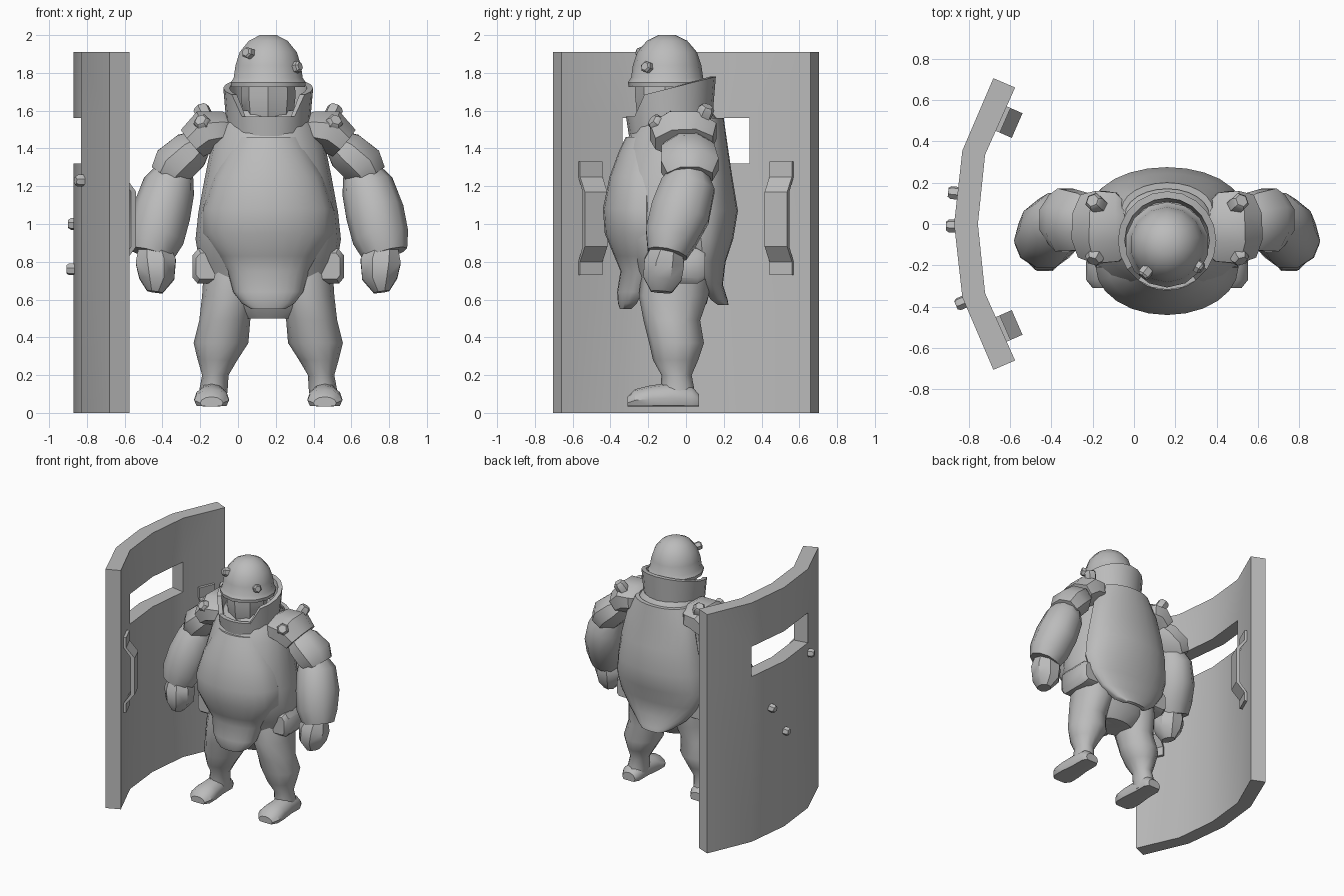
import bpy, bmesh, math
from mathutils import Vector

CX = 0.16  # the figure's own centre line
grey = bpy.data.materials.new("plain_grey")
grey.diffuse_color = (0.5, 0.5, 0.5, 1)


def finish(name, bm, x=0.0, mirror=False):
    bmesh.ops.recalc_face_normals(bm, faces=bm.faces)
    me = bpy.data.meshes.new(name)
    bm.to_mesh(me)
    bm.free()
    me.materials.append(grey)
    ob = bpy.data.objects.new(name, me)
    bpy.context.collection.objects.link(ob)
    ob.location.x = x
    if mirror:
        ob.modifiers.new("mirror", 'MIRROR')
    return ob


def skin(name, rings, x=CX, mirror=False, cyclic=False):
    """Join point rings into a closed surface."""
    bm = bmesh.new()
    vs = [[bm.verts.new(p) for p in r] for r in rings]
    n = len(vs[0])
    pairs = list(zip(vs, vs[1:])) + ([(vs[-1], vs[0])] if cyclic else [])
    for a, b in pairs:
        for i in range(n):
            j = (i + 1) % n
            bm.faces.new((a[i], a[j], b[j], b[i]))
    if not cyclic:
        bm.faces.new(vs[0])
        bm.faces.new(vs[-1])
    return finish(name, bm, x, mirror)


def oval(z, cx, cy, rx, ry, n):
    return [(cx + rx * math.sin(t), cy - ry * math.cos(t), z)
            for t in (2 * math.pi * i / n for i in range(n))]


def limb(name, stations, n=10):
    """Tube along a path; stations are (x, y, z, depth radius, width radius)."""
    pts = [Vector(s[:3]) for s in stations]
    rings = []
    for k, s in enumerate(stations):
        t = (pts[min(k + 1, len(pts) - 1)] - pts[max(k - 1, 0)]).normalized()
        side = (Vector((0, 1, 0)) - t * t.y).normalized()
        up = t.cross(side)
        rings.append([pts[k] + side * s[3] * math.cos(a) + up * s[4] * math.sin(a)
                      for a in (2 * math.pi * (i + 0.5) / n for i in range(n))])
    return skin(name, rings, mirror=True)


def bolt(name, loc, direction, r, h, x=CX, mirror=False):
    d = Vector(direction).normalized()
    u = d.orthogonal().normalized()
    v = d.cross(u)
    c = Vector(loc)
    rings = []
    for dist, rad in ((-h, r), (h * 0.6, r), (h, r * 0.7)):
        rings.append([c + d * dist + (u * math.cos(a) + v * math.sin(a)) * rad
                      for a in (math.pi * i / 3 for i in range(6))])
    skin(name, rings, x, mirror)


def plate(name, rows, thick, n=12):
    """Curved armour plate; rows are (z, middle y, half width, edge y)."""
    rings = []
    for z, ym, w, ye in rows:
        arc = [math.pi * (i / n - 0.5) for i in range(n + 1)]
        s = thick if ym < 0 else -thick
        outer = [(w * math.sin(a), ye + (ym - ye) * math.cos(a), z) for a in arc]
        inner = [(px * 0.93, py + s, z) for px, py, _ in reversed(outer)]
        rings.append(outer + inner)
    skin(name, rings)


# Torso: z, front y, back y, half width
torso = [(0.50, -0.17, 0.05, 0.16), (0.58, -0.23, 0.11, 0.28), (0.70, -0.27, 0.14, 0.33),
         (0.80, -0.32, 0.18, 0.365), (0.92, -0.39, 0.23, 0.385), (1.06, -0.42, 0.255, 0.37),
         (1.25, -0.385, 0.23, 0.335), (1.42, -0.32, 0.205, 0.30), (1.52, -0.28, 0.195, 0.26),
         (1.60, -0.22, 0.13, 0.20)]
skin("torso", [oval(z, 0, (f + b) / 2, w, (b - f) / 2, 20) for z, f, b, w in torso])

# Front and back armour plates with hanging flaps
plate("front_plate", [(1.46, -0.32, 0.19, -0.17), (1.38, -0.357, 0.225, -0.19),
                      (1.25, -0.405, 0.29, -0.21), (1.08, -0.44, 0.345, -0.21),
                      (0.95, -0.43, 0.345, -0.21), (0.83, -0.38, 0.26, -0.24),
                      (0.75, -0.347, 0.215, -0.23), (0.64, -0.365, 0.185, -0.26),
                      (0.58, -0.36, 0.14, -0.29), (0.55, -0.35, 0.09, -0.32)], 0.03)
plate("back_plate", [(1.56, 0.20, 0.22, 0.07), (1.42, 0.22, 0.29, 0.08),
                     (1.25, 0.245, 0.33, 0.09), (1.07, 0.275, 0.36, 0.08),
                     (0.92, 0.25, 0.375, 0.08), (0.80, 0.21, 0.34, 0.09),
                     (0.68, 0.195, 0.25, 0.12), (0.60, 0.22, 0.15, 0.16),
                     (0.57, 0.225, 0.09, 0.20)], 0.03)

# High collar, lower at the front
collar = []
for i in range(20):
    a = 2 * math.pi * i / 20
    s, c = math.sin(a), math.cos(a)
    top = 1.57 if c > 0.75 else 1.72 - 0.06 * c
    base = 1.46 - 0.04 * c
    collar.append([(s * r, -0.08 - c * r, z) for r, z in
                   ((0.215, base), (0.238, top), (0.205, top), (0.18, base))])
skin("collar", collar, cyclic=True)

# Head and helmet
skin("face_mask", [oval(z, 0, -0.11, rx, ry, 8) for z, rx, ry in
                   ((1.50, 0.10, 0.12), (1.585, 0.135, 0.15), (1.68, 0.145, 0.16), (1.76, 0.14, 0.16))])
skin("helmet", [oval(z, 0, -0.10, r, r * 1.02, 14) for z, r in
                ((1.75, 0.15), (1.725, 0.20), (1.75, 0.203), (1.775, 0.187), (1.84, 0.178),
                 (1.91, 0.155), (1.97, 0.105), (2.0, 0.045))])
for loc in ((-0.105, -0.235, 1.905), (0.15, -0.205, 1.83)):
    bolt("helmet_bolt", loc, (loc[0], loc[1] + 0.1, 0.04), 0.032, 0.025)

# Arms
limb("shoulder_pad", [(0.20, -0.01, 1.50, 0.14, 0.08), (0.24, -0.015, 1.50, 0.18, 0.105),
                      (0.33, -0.015, 1.49, 0.19, 0.125), (0.40, -0.01, 1.43, 0.165, 0.10)], 8)
limb("upper_arm_pad", [(0.36, 0.01, 1.43, 0.11, 0.08), (0.41, 0.01, 1.39, 0.15, 0.115),
                       (0.50, 0.02, 1.31, 0.165, 0.125), (0.54, 0.02, 1.25, 0.13, 0.10)], 8)
limb("forearm", [(0.48, 0.02, 1.30, 0.09, 0.09), (0.525, 0.01, 1.20, 0.15, 0.14),
                 (0.565, -0.03, 1.06, 0.165, 0.155), (0.595, -0.08, 0.93, 0.145, 0.15),
                 (0.62, -0.10, 0.84, 0.11, 0.12)], 10)
limb("fist", [(0.605, -0.10, 0.87, 0.09, 0.09), (0.595, -0.115, 0.80, 0.115, 0.115),
              (0.59, -0.125, 0.71, 0.11, 0.10), (0.60, -0.13, 0.64, 0.06, 0.045)], 8)
bolt("front_shoulder_bolt", (0.345, -0.15, 1.53), (0.35, -0.75, 0.55), 0.045, 0.04, mirror=True)
bolt("rear_shoulder_bolt", (0.345, 0.10, 1.59), (0.4, 0.35, 0.85), 0.045, 0.04, mirror=True)

# Legs: z, centre x, centre y, half width, half depth
leg = [(0.78, 0.18, -0.05, 0.16, 0.18), (0.62, 0.205, -0.065, 0.145, 0.185),
       (0.49, 0.23, -0.075, 0.135, 0.15), (0.37, 0.25, -0.05, 0.145, 0.145),
       (0.28, 0.268, -0.055, 0.105, 0.12), (0.20, 0.28, -0.05, 0.07, 0.08),
       (0.12, 0.29, -0.045, 0.075, 0.09), (0.05, 0.295, -0.04, 0.07, 0.09)]
skin("leg", [oval(z, x, y, w, d, 12) for z, x, y, w, d in leg], mirror=True)

# Boots with flat soles: y, half width, top z
boot = []
for y, w, top in ((0.068, 0.055, 0.10), (0.03, 0.078, 0.14), (-0.08, 0.078, 0.16),
                  (-0.19, 0.092, 0.145), (-0.27, 0.092, 0.125), (-0.31, 0.06, 0.085)):
    boot.append([(0.30 + w * math.cos(a), y, 0.035 + max(0, (top - 0.035) * (0.35 + 0.65 * math.sin(a))))
                 for a in (2 * math.pi * i / 12 for i in range(12))])
skin("boot", boot, mirror=True)

# Hip pouches
pouch = []
for y, k in ((-0.19, 0.75), (-0.16, 1), (0.06, 1), (0.10, 0.75)):
    pouch.append([(0.325 + dx * k, y, 0.775 + dz * k) for dx, dz in
                  ((-0.07, -0.09), (0.05, -0.09), (0.075, -0.06), (0.075, 0.06), (0.045, 0.095), (-0.07, 0.095))])
skin("hip_pouch", pouch, mirror=True)

# Shield: bent panels with a viewing slot through the two middle ones
outer = [(-0.68, -0.705), (-0.83, -0.355), (-0.87, 0), (-0.83, 0.355), (-0.68, 0.705)]
inner = [(-0.575, -0.66), (-0.72, -0.335), (-0.755, 0), (-0.72, 0.335), (-0.575, 0.66)]
levels = (0, 1.32, 1.56, 1.91)
cells = {(i, j) for i in range(4) for j in range(3)} - {(1, 1), (2, 1)}
bm = bmesh.new()
grid = [[[bm.verts.new((*p, z)) for z in levels] for p in side] for side in (outer, inner)]
for i, j in cells:
    corners = [(i, j), (i + 1, j), (i + 1, j + 1), (i, j + 1)]
    for g in grid:
        bm.faces.new([g[a][b] for a, b in corners])
    for k, nb in enumerate(((i, j - 1), (i + 1, j), (i, j + 1), (i - 1, j))):
        if nb not in cells:
            (a, b), (c, d) = corners[k], corners[(k + 1) % 4]
            bm.faces.new((grid[0][a][b], grid[0][c][d], grid[1][c][d], grid[1][a][b]))
bmesh.ops.delete(bm, geom=[v for v in bm.verts if not v.link_faces], context='VERTS')
finish("shield", bm)

# Shield grips: strips of (distance from wall, z), one on each end panel
strip = [(0.0, 0.022, 1.33), (0.0, 0.022, 1.25), (0.055, 0.085, 1.17),
         (0.055, 0.085, 0.88), (0.0, 0.022, 0.80), (0.0, 0.022, 0.73)]
for s in (-1, 1):
    along = Vector((0.40, 0.916 * s, 0))
    inward = Vector((0.916, -0.40 * s, 0))
    base = Vector((-0.643, 0.51 * s, 0))
    skin("shield_grip", [[base + inward * d + along * w + Vector((0, 0, z)) for d, w in
                          ((d0, -0.065), (d0, 0.065), (d1, 0.065), (d1, -0.065))]
                         for d0, d1, z in strip], x=0)

# Shield bolts
for loc, d in (((-0.875, -0.01, 0.76), (-1, 0, 0)), ((-0.865, 0.15, 1.0), (-1, 0.1, 0)),
               ((-0.83, -0.38, 1.23), (-0.92, -0.39, 0))):
    bolt("shield_bolt", loc, d, 0.032, 0.034, x=0)

# The shield was built in world space, so clear its offset, then shade everything
bpy.data.objects["shield"].location.x = 0
for ob in bpy.context.scene.objects:
    ob.select_set(True)
    bpy.context.view_layer.objects.active = ob
bpy.ops.object.shade_smooth_by_angle(angle=math.radians(38))
